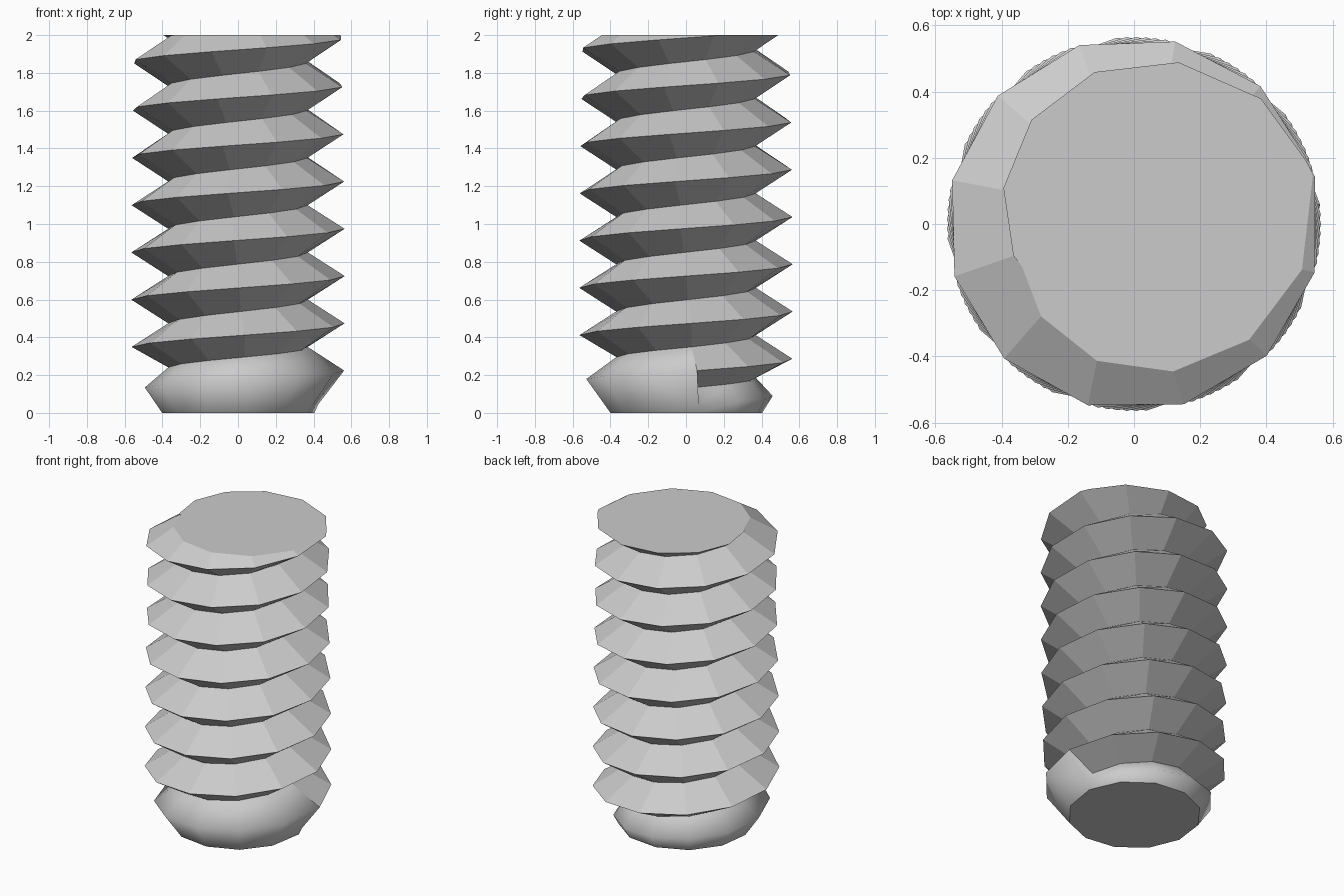
import bpy, bmesh, math

if "Cube" in bpy.data.objects:
    bpy.data.objects.remove(bpy.data.objects["Cube"])

N = 12                 # facets per turn
STEP = 29.75           # degrees per facet, slightly under 30 so facets drift
PITCH = 0.2522
CREST, ROOT, BASE = 0.565, 0.37, 0.41
TURNS = 10

bm = bmesh.new()


def point(angle, r, z):
    a = math.radians(angle)
    return bm.verts.new((r * math.cos(a), r * math.sin(a), z))


def crest_at(k):
    """Angle, radius and height of the crest; the first turn is a lead-in."""
    ang = 6 + STEP * (k - N)
    t = min(k / N, 1)
    z = 0.22 + PITCH * ang / 360 if k >= N else 0.045 + 0.179 * t
    return ang, 0.43 + (CREST - 0.43) * t, z


# helical crest and root lines
count = N * TURNS
crest, root = [], []
for k in range(count):
    a, r, z = crest_at(k)
    a2, r2, z2 = crest_at(k + N)
    crest.append(point(a, r, z))
    root.append(point((a + a2 - 360) / 2, ROOT, (z + z2) / 2))
base = [point(crest_at(k)[0], BASE - 0.01 * k / N, 0) for k in range(N)]

# upper and lower thread flanks
smooth = []
for k in range(count - 1):
    f = bm.faces.new((crest[k], crest[k + 1], root[k + 1], root[k]))
    if k < N:
        smooth.append(f)
    if k + 1 + N < count:
        bm.faces.new((root[k], root[k + 1], crest[k + 1 + N], crest[k + N]))

# tapered start and flat bottom
for k in range(N - 1):
    smooth.append(bm.faces.new((base[k], base[k + 1], crest[k + 1], crest[k])))
smooth.append(bm.faces.new((base[-1], base[0], crest[0], crest[N - 1])))
smooth.append(bm.faces.new((crest[N - 1], crest[0], root[0], crest[N])))
bm.faces.new(base[::-1])
for f in smooth:
    f.smooth = True

# cut the thread flat at the top and cap it
bmesh.ops.bisect_plane(bm, geom=bm.verts[:] + bm.edges[:] + bm.faces[:],
                       plane_co=(0, 0, 2), plane_no=(0, 0, 1), clear_outer=True)
rim = [e for e in bm.edges if e.is_boundary]
bmesh.ops.holes_fill(bm, edges=rim, sides=0)
bmesh.ops.recalc_face_normals(bm, faces=bm.faces[:])

mesh = bpy.data.meshes.new("threaded_rod")
bm.to_mesh(mesh)
bm.free()
rod = bpy.data.objects.new("threaded_rod", mesh)
bpy.context.collection.objects.link(rod)
